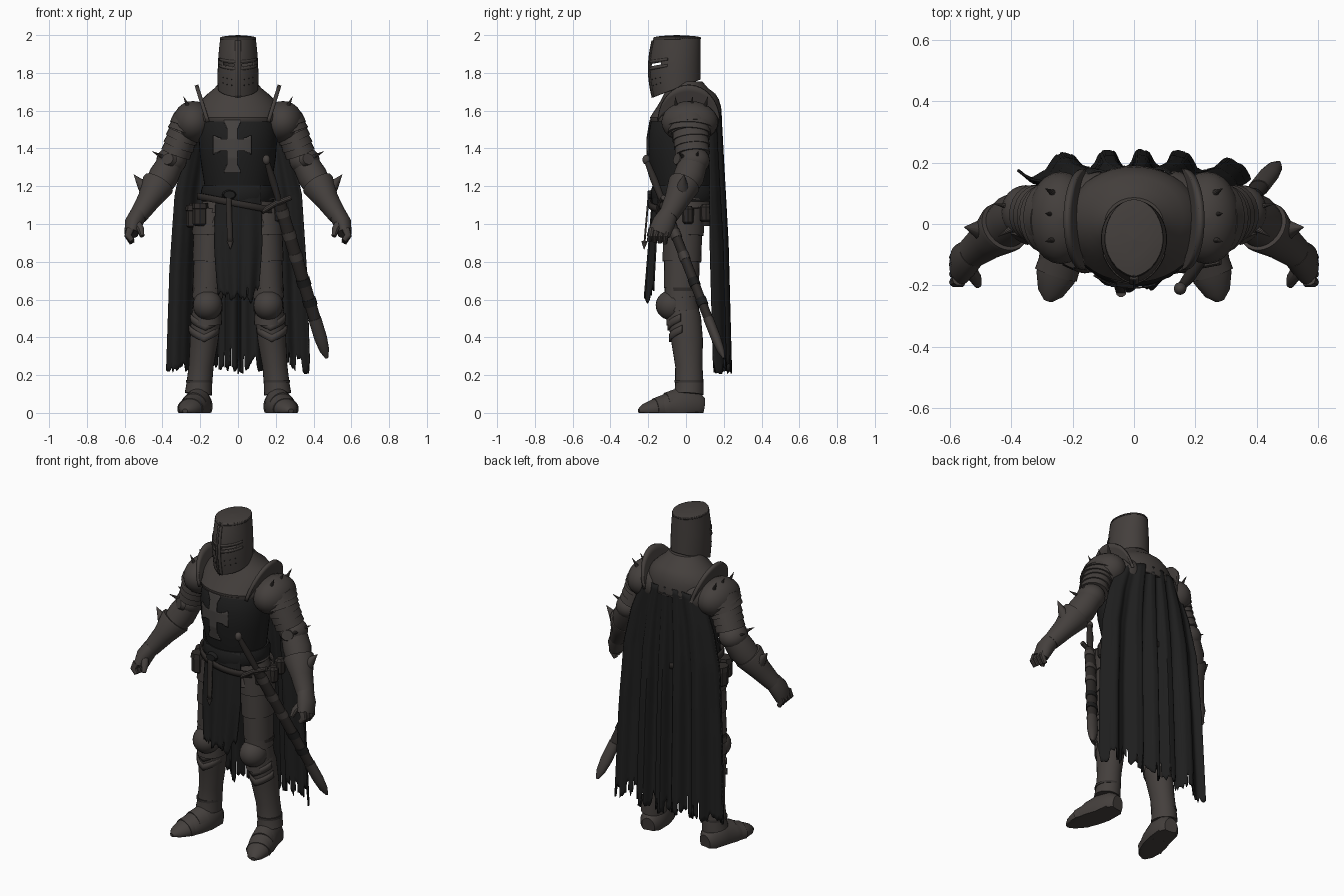
import bpy, math, random
from mathutils import Vector

random.seed(7)
old = bpy.data.objects.get("Cube")
if old:
    bpy.data.objects.remove(old, do_unlink=True)


def material(name, r, g, b):
    m = bpy.data.materials.new(name)
    m.use_nodes = True
    m.diffuse_color = (r, g, b, 1)
    m.node_tree.nodes["Principled BSDF"].inputs["Base Color"].default_value = (r, g, b, 1)
    return m


STEEL = material("worn steel", .058, .050, .046)
EDGE = material("dark steel trim", .038, .033, .031)
CLOTH = material("black cloth", .013, .013, .013)
LEATHER = material("dark leather", .028, .024, .022)
EMBLEM = material("faded grey cloth", .062, .056, .053)
made = []


def make(name, verts, faces, mat, pair=False, solid=0):
    """Mesh object, or a left and right pair of them."""
    for sx in ((1, -1) if pair else (1,)):
        me = bpy.data.meshes.new(name)
        fs = faces if sx > 0 else [f[::-1] for f in faces]
        me.from_pydata([(v[0] * sx, v[1], v[2]) for v in verts], [], fs)
        me.materials.append(mat)
        label = ("left_" if sx > 0 else "right_") + name if pair else name
        ob = bpy.data.objects.new(label, me)
        bpy.context.collection.objects.link(ob)
        if solid:
            mod = ob.modifiers.new("thickness", "SOLIDIFY")
            mod.thickness, mod.offset = solid, 0
        made.append(ob)


def tube(name, pts, mat, pair=False, n=24, flat=False):
    """Loft of elliptical rings along a path of (x, y, z, width, depth)."""
    verts, faces, c = [], [], [Vector(p[:3]) for p in pts]
    for i, p in enumerate(pts):
        t = (c[min(i + 1, len(c) - 1)] - c[max(i - 1, 0)]).normalized()
        if flat:
            t = Vector((0, 0, 1 if t.z > 0 else -1))
        ref = Vector((0, 0, 1)) if abs(t.y) > .8 else Vector((0, 1, 0))
        s = ref.cross(t).normalized()
        f = t.cross(s)
        for k in range(n):
            a = math.tau * k / n
            q = c[i] + s * p[3] * math.cos(a) + f * p[4] * math.sin(a)
            verts.append((q.x, q.y, max(q.z, 0)))
    for i in range(len(pts) - 1):
        for k in range(n):
            a, b = i * n + k, i * n + (k + 1) % n
            faces.append((a, b, b + n, a + n))
    faces += [tuple(range(n))[::-1], tuple(range(len(verts) - n, len(verts)))]
    make(name, verts, faces, mat, pair)


def ball(name, c, r, mat, pair=False):
    arcs = [math.pi * i / 12 for i in range(13)]
    tube(name, [(c[0], c[1], c[2] - r[2] * math.cos(a), r[0] * math.sin(a) + .0005,
                 r[1] * math.sin(a) + .0005) for a in arcs], mat, pair, 24, True)


def lames(a, b, n):
    """Stepped overlapping plates between two rings."""
    A, B, out = Vector(a), Vector(b), []
    for i in range(n):
        for t, k in ((i / n, .95), ((i + 1) / n, 1.03)):
            p = A.lerp(B, t)
            out.append((p[0], p[1], p[2], p[3] * k, p[4] * k))
    return out


def spike(name, p, q, r, pair=True):
    tube(name, [(*p, r, r), (*Vector(p).lerp(Vector(q), .5), r * .55, r * .55), (*q, .001, .001)], STEEL, pair, 10)


def sheet(name, cols, rows, fn, mat, pair=False, solid=0, keep=None):
    """Grid surface from fn(u, v); keep filters its cells."""
    w = cols + 1
    verts = [fn(i / cols, j / rows) for j in range(rows + 1) for i in range(w)]
    faces = [(j * w + i, j * w + i + 1, (j + 1) * w + i + 1, (j + 1) * w + i)
             for j in range(rows) for i in range(cols) if keep is None or keep(i, j)]
    make(name, verts, faces, mat, pair, solid)


def ragged(name, cols, rows, fn, tear):
    """Hanging cloth with tatters of uneven length and a few slits."""
    tatter = [random.random() ** 2 for _ in range(cols // 5 + 1)]
    cut = [1 - tear * (.65 * tatter[i // 5] + .35 * random.random()) for i in range(cols + 1)]
    slit = [random.choice((0, 2, 3)) if i % 5 == 4 else 0 for i in range(cols)]
    sheet(name, cols, rows, lambda u, v: fn(u * 2 - 1, v * cut[round(u * cols)]), CLOTH,
          solid=.008, keep=lambda i, j: j < rows - slit[i])


# Torso, gorget and shoulder blades
TORSO = [(1.02, -.01, .17, .13), (1.15, -.01, .17, .148), (1.22, -.015, .18, .158),
         (1.35, -.025, .2, .175), (1.45, -.022, .208, .18), (1.55, -.005, .205, .18), (1.62, .01, .17, .14)]
tube("surcoat_body", [(0, y, z, a, b) for z, y, a, b in TORSO], CLOTH, n=40, flat=True)
COLLAR = [(1.545, 0, .215, .188), (1.565, 0, .222, .19), (1.62, .016, .22, .17), (1.66, .022, .19, .152),
          (1.69, .02, .16, .135), (1.72, .008, .123, .108), (1.755, 0, .096, .086)]
tube("gorget", [(0, y, z, a, b) for z, y, a, b in COLLAR], STEEL, n=40, flat=True)
tube("gorget_rim", [(0, 0, z, .218, .191) for z in (1.543, 1.552)], EDGE, n=40, flat=True)
ball("shoulder_blade", (.13, .065, 1.545), (.11, .107, .105), STEEL, True)


def chest(x, z):
    for (z0, y0, a0, b0), (z1, y1, a1, b1) in zip(TORSO, TORSO[1:]):
        if z0 <= z <= z1:
            t = (z - z0) / (z1 - z0)
            a, b = a0 + (a1 - a0) * t, b0 + (b1 - b0) * t
            return y0 + (y1 - y0) * t - b * math.sqrt(max(0, 1 - (x / a) ** 2)) - .006


# Chest cross with flared ends
def in_cross(i, j):
    dx, dz = abs((i + .5) / 36 - .5) * .2, ((j + .5) / 48 - .5) * .28
    return (dx < .026 + .45 * max(0, abs(dz) - .09)) or (abs(dz - .01) < .032 + .5 * max(0, dx - .06))


sheet("chest_cross", 36, 48, lambda u, v: (-.13 + .2 * u, chest(-.13 + .2 * u, 1.27 + .28 * v), 1.27 + .28 * v),
      EMBLEM, solid=.004, keep=in_cross)


# Helm: slightly keeled in front, hem dipping forward
def helm(u, t, off=0):
    a = math.tau * u
    w = .104 + .006 * math.sin(math.pi * t) - .014 * t + off
    x, s = w * math.sin(a), -math.cos(a)
    front = .12 + .022 * math.sin(math.pi * t) - .003 * t + off
    y = -.05 + (s * (.125 + off) if s > 0 else -front * (.86 * -s + .14 * (1 - abs(math.sin(a)))))
    low = 1.765 - (.075 - y) * .38
    return (x, y, low + (1.99 - low) * t)


sheet("helm_shell", 64, 50, helm, STEEL, solid=.006,
      keep=lambda i, j: not (j in (26, 27) and (2 <= i < 9 or 55 <= i < 62)))
sheet("helm_crown", 64, 4, lambda u, v: (helm(u, 1)[0] * (1 - v), -.05 + (helm(u, 1)[1] + .05) * (1 - v),
                                        1.99 + .01 * math.sqrt(v)), STEEL)
sheet("helm_brow_rim", 64, 1, lambda u, v: helm(u, .955 + .03 * v, .003), EDGE, solid=.003)
sheet("helm_nose_ridge", 4, 20, lambda u, v: helm((u - .5) * .045, v * .94, .005), STEEL, solid=.008)
sheet("helm_nose_crease", 2, 14, lambda u, v: helm((u - .5) * .007, v * .94, .01), EDGE, solid=.003)
for label, t in (("lower", .46), ("upper", .575)):
    sheet("helm_" + label + "_sight_bar", 28, 1, lambda u, v: helm((u - .5) * .38, t + .045 * v, .004), STEEL, solid=.006)
for k in range(6):
    ball("breath_hole", helm(.05 + .04 * (k % 3), .2 + .1 * (k // 3), .003), (.003, .003, .003), CLOTH, True)

# Shoulders: pauldron, standing flange, spikes
ball("pauldron", (.238, .02, 1.54), (.107, .15, .111), STEEL, True)
tube("pauldron_rim", lames((.262, .02, 1.54, .09, .127), (.285, .018, 1.48, .091, .11), 2), STEEL, True)


def flange(u, v):
    s = math.sin(math.pi * u)
    return (.16 + .02 * s + .04 * s * v, .015 - .165 * math.cos(math.pi * u), 1.54 + .07 * s + .125 * s * v)


sheet("shoulder_flange", 24, 4, flange, STEEL, True, .02)
for y in (-.05, .03, .1):
    spike("shoulder_spike", (.262, y, 1.618), (.288, y * 1.15, 1.674), .012)

# Arms
tube("upper_arm_plates", lames((.258, .016, 1.56, .089, .107), (.33, .035, 1.37, .079, .09), 5), STEEL, True)
ball("elbow_cop", (.352, .04, 1.335), (.08, .086, .074), STEEL, True)
tube("elbow_disc", [(.36, -.03, 1.34, .042, .038), (.372, -.05, 1.345, .033, .03)], STEEL, True)
spike("elbow_spike", (.39, .055, 1.35), (.455, .065, 1.385), .014)
spike("elbow_front_spike", (.39, -.01, 1.35), (.442, -.04, 1.38), .014)
tube("forearm", [(.352, .04, 1.33, .07, .076), (.395, .015, 1.25, .08, .082), (.445, -.028, 1.165, .066, .068),
                 (.53, -.095, 1.04, .042, .044)], STEEL, True)
tube("gauntlet_cuff", [(.42, -.008, 1.215, .086, .084), (.425, -.012, 1.207, .088, .086), (.473, -.05, 1.125, .062, .066),
                       (.53, -.095, 1.04, .048, .052)], STEEL, True)
spike("cuff_point", (.465, -.025, 1.155), (.552, -.01, 1.262), .05)
tube("hand", [(.525, -.092, 1.055, .046, .05), (.552, -.118, 1.005, .048, .061), (.565, -.142, .95, .037, .059)], STEEL, True)
for k in range(4):
    y = -.1 - .027 * k
    tube("finger", [(.57, y, .975, .022, .019), (.582, y - .008, .938, .02, .017), (.56, y - .012, .898 + .005 * k, .014, .013)],
         STEEL, True, 10)
tube("thumb", [(.54, -.14, 1.01, .024, .024), (.515, -.178, .97, .02, .02), (.508, -.198, .935, .012, .012)], STEEL, True, 10)

# Legs and feet
tube("hip_plates", lames((0, -.01, 1.2, .18, .155), (0, -.01, .99, .22, .148), 3), STEEL, n=36)
tube("thigh_plates", lames((.14, -.015, 1.08, .102, .118), (.16, -.025, .66, .078, .09), 3), STEEL, True)
ball("knee_cop", (.16, -.075, .57), (.078, .085, .08), STEEL, True)
tube("knee_plates", lames((.16, -.03, .68, .08, .087), (.165, -.015, .47, .078, .087), 3), STEEL, True)
tube("knee_strap", [(.16, -.02, z, .083, .088) for z in (.645, .665)], LEATHER, True)
tube("greave", [(.165, -.01, .54, .074, .08), (.17, -.008, .5, .08, .088), (.18, .006, .38, .075, .084),
                (.195, .015, .25, .066, .072), (.205, .018, .15, .068, .075), (.21, .015, .1, .072, .078)], STEEL, True)
for k in range(2):
    sheet("greave_chevron", 16, 2, lambda u, v: (.172 + .007 * k + .081 * math.sin(2.6 * (u - .5)),
          .008 * k - .004 - .089 * math.cos(2.6 * (u - .5)), .435 - .06 * k + .1 * abs(u - .5) + .04 * v), STEEL, True, .008)
tube("greave_strap", [(.206, .015, z, .07, .077) for z in (.16, .174)], EDGE, True)
FOOT = [(.195, .092, .03, .04, .05), (.2, .06, .035, .066, .08), (.212, -.03, .035, .072, .1), (.233, -.1, .028, .075, .075),
        (.256, -.175, .02, .064, .05), (.272, -.225, .014, .042, .032), (.28, -.25, .01, .014, .012)]
tube("foot", FOOT, STEEL, True, 32)
tube("sabaton_plates", lames((.214, -.04, .035, .075, .1), (.254, -.165, .02, .069, .056), 2), STEEL, True, 32)

# Cape and front tabard
WIDTHS = [(0, .21), (.14, .285), (.3, .335), (.6, .362), (1, .38)]


def cape(u, v):
    for (v0, w0), (v1, w1) in zip(WIDTHS, WIDTHS[1:]):
        if v0 <= v <= v1:
            w = w0 + (w1 - w0) * (v - v0) / (v1 - v0)
    fold = math.tanh(1.6 * math.sin(u * 17 + 1.1 * math.sin(u * 4))) + .12 * math.sin(u * 39 + 1)
    y = .178 + .037 * v + (.006 + .022 * min(1, v * 2)) * fold - .055 * abs(u) ** 3
    return (u * w, y, 1.595 - 1.39 * v - .03 * (1 - v) * u * u)


ragged("cape", 110, 44, cape, .09)
ragged("front_tabard", 34, 24, lambda u, v: (u * (.135 - .035 * v * v) * (.85 + .3 * min(v, .5)) + .002,
       -.172 - .04 * v + .03 * u * u + .012 * math.sin(u * 9) * v, 1.2 - .63 * v), .17)

# Sash, sword belt, strap and pouches
tube("waist_sash", [(0, -.01, z, r, r - .02) for z, r in ((1.12, .188), (1.14, .195), (1.18, .195), (1.205, .186))],
     CLOTH, n=36, flat=True)
sheet("sword_belt", 48, 2, lambda u, v: (.212 * math.cos(math.tau * u), -.01 + .184 * math.sin(math.tau * u),
      1.09 - .04 * math.cos(math.tau * u) + .035 * v), LEATHER, solid=.012)
tube("sash_knot", [(-.045, -.17, 1.155, .04, .028), (-.045, -.205, 1.155, .03, .02)], CLOTH, n=12)
sheet("hanging_strap", 2, 8, lambda u, v: (-.065 + .03 * u + .008 * v, -.198 - .022 * v, 1.15 - .25 * v), LEATHER, solid=.01)
spike("strap_tip", (-.042, -.22, .91), (-.04, -.222, .865), .018, False)
for k, (x, y, z) in enumerate(((-.2, -.1, 1.06), (-.235, -.01, 1.05), (-.215, .085, 1.06))):
    tube("belt_pouch", [(x, y, z + d, r, r * 1.1) for d, r in ((-.07, .028), (-.06, .04), (.02, .04), (.022, .045), (.05, .04))],
         LEATHER, n=8)
    tube("side_pouch", [(-x, y + .02, z + d, r, r) for d, r in ((-.05, .02), (-.04, .03), (.03, .032), (.045, .02))],
         LEATHER, n=8)

# Sheathed sword
TOP, TIP = Vector((.15, -.21, 1.34)), Vector((.47, .2, .29))


def along(*stops):
    return [(*TOP.lerp(TIP, t), a, b) for t, a, b in stops]


ball("sword_pommel", TOP, (.02, .02, .026), STEEL)
tube("sword_grip", along((.01, .014, .014), (.1, .02, .02), (.22, .016, .016)), LEATHER, n=14)
tube("sword_guard", [(.125, -.15, 1.065, .014, .014), (.2, -.135, 1.11, .014, .014), (.28, -.12, 1.14, .014, .014)], STEEL, n=10)
tube("scabbard", along((.22, .034, .026), (.55, .034, .026), (.82, .031, .024)), LEATHER, n=16)
tube("scabbard_chape", along((.8, .034, .027), (.9, .034, .026), (.96, .026, .02), (1, .008, .006)), STEEL, n=16)
for t in (.25, .36, .47, .6, .7):
    tube("scabbard_band", along((t, .037, .029), (t + .035, .037, .029)), STEEL if t < .5 else CLOTH, n=16)

# Smooth curved surfaces, keep plate edges crisp
bpy.ops.object.select_all(action="DESELECT")
for ob in made:
    ob.select_set(True)
bpy.context.view_layer.objects.active = made[0]
bpy.ops.object.shade_smooth_by_angle(angle=math.radians(35))
